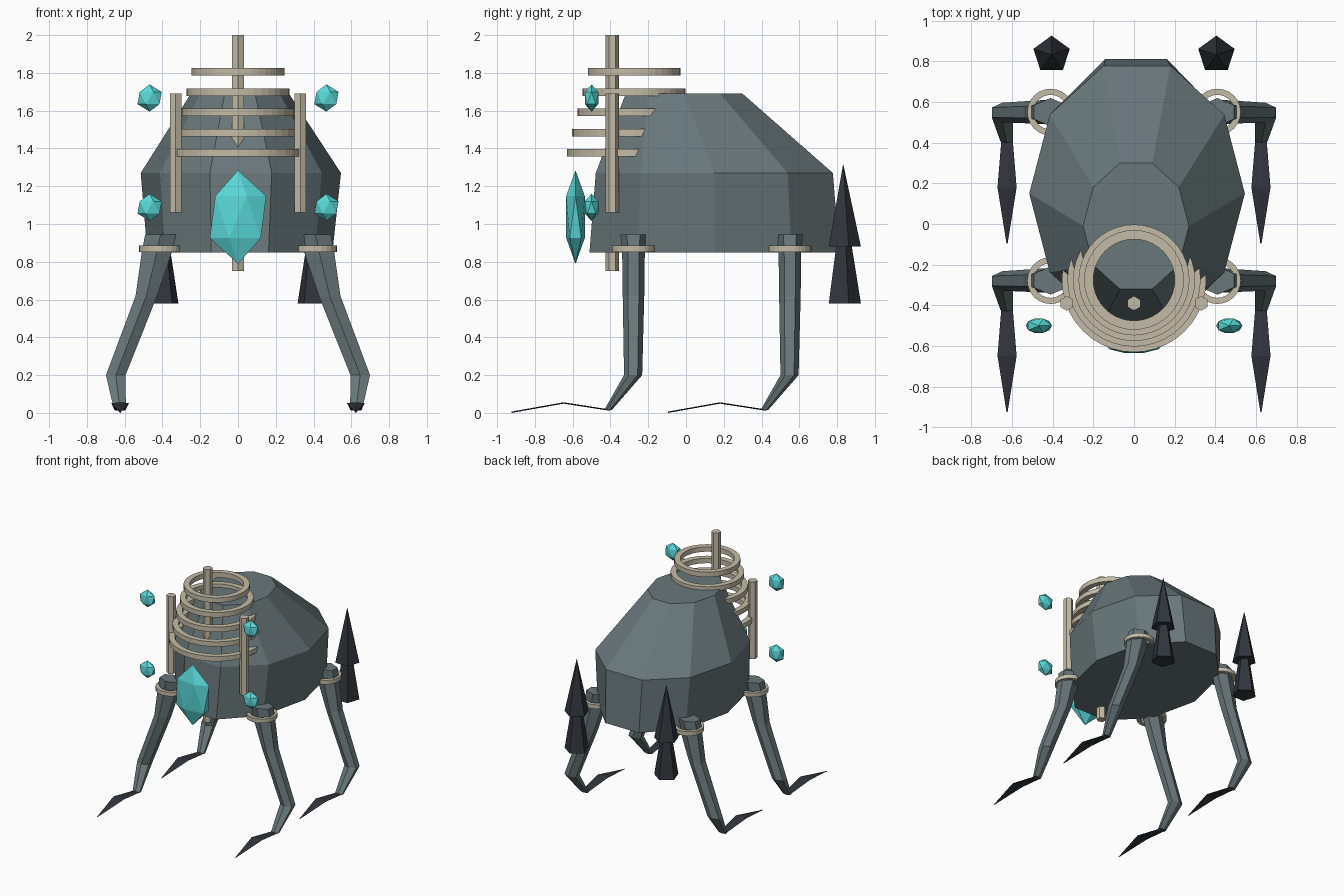
import bpy, bmesh, math
from mathutils import Matrix, Vector

if "Cube" in bpy.data.objects:
    bpy.data.objects.remove(bpy.data.objects["Cube"], do_unlink=True)


def material(name, rgb):
    m = bpy.data.materials.new(name)
    m.use_nodes = True
    m.diffuse_color = (*rgb, 1)
    m.node_tree.nodes["Principled BSDF"].inputs["Base Color"].default_value = (*rgb, 1)
    return m


SLATE = material("slate grey", (0.14, 0.185, 0.195))
BONE = material("pale bone", (0.55, 0.50, 0.385))
CYAN = material("cyan crystal", (0.10, 0.68, 0.68))
DARK = material("charcoal", (0.03, 0.036, 0.046))


def finish(name, bm, mat):
    bmesh.ops.recalc_face_normals(bm, faces=bm.faces)
    mesh = bpy.data.meshes.new(name)
    bm.to_mesh(mesh)
    bm.free()
    mesh.materials.append(mat)
    obj = bpy.data.objects.new(name, mesh)
    bpy.context.collection.objects.link(obj)
    return obj


def ellipse(x, y, z, rx, ry, sides, turn=0.0):
    angles = [turn + math.tau * i / sides for i in range(sides)]
    return [Vector((x + rx * math.cos(a), y + ry * math.sin(a), z)) for a in angles]


def loft(name, sections, mat, caps=True, closed=False):
    """Skin a row of equal-sized loops, with caps or joined end to end."""
    bm = bmesh.new()
    rows = [[bm.verts.new(p) for p in s] for s in sections]
    pairs = list(zip(rows, rows[1:]))
    if closed:
        pairs.append((rows[-1], rows[0]))
    for a, b in pairs:
        for i in range(len(a)):
            j = (i + 1) % len(a)
            bm.faces.new((a[i], a[j], b[j], b[i]))
    if caps and not closed:
        bm.faces.new(rows[0])
        bm.faces.new(rows[-1])
    return finish(name, bm, mat)


def band(name, x, y, z, r_out, r_in, height, mat, sides=40):
    """Flat ring with a rectangular section."""
    h = height / 2
    profile = ((r_out, -h), (r_out, h), (r_in, h), (r_in, -h))
    return loft(name, [ellipse(x, y, z + dz, r, r, sides) for r, dz in profile],
                mat, closed=True)


def post(name, x, y, z0, z1):
    return loft(name, [ellipse(x, y, z, 0.036, 0.036, 6, math.pi / 2) for z in (z0, z1)], BONE)


def crystal(name, centre, size):
    bm = bmesh.new()
    bmesh.ops.create_icosphere(bm, subdivisions=1, radius=1,
                               matrix=Matrix.Translation(centre) @ Matrix.Diagonal((*size, 1)))
    return finish(name, bm, CYAN)


# Faceted shell: three ten-sided rings
loft("body", [ellipse(0.01, 0.15, 0.85, 0.49, 0.695, 10),
              ellipse(0.015, 0.15, 1.27, 0.53, 0.66, 10),
              ellipse(0.01, -0.01, 1.69, 0.26, 0.325, 10)], SLATE)

# Stack of rings, growing downward into the shell
for i in range(5):
    r = 0.245 + 0.0275 * i
    band(f"coil_ring_{i + 1}", 0, -0.275, 1.805 - 0.107 * i, r, r - 0.045, 0.04, BONE)

# Upright posts
post("centre_post", 0, -0.39, 0.75, 2.0)
for side, s in (("left", 1), ("right", -1)):
    post(f"{side}_post", s * 0.33, -0.39, 1.06, 1.69)

# Crystals
crystal("front_crystal", (0, -0.585, 1.037), (0.167, 0.058, 0.248))
for side, s in (("left", 1), ("right", -1)):
    for level, z in (("upper", 1.667), ("lower", 1.088)):
        crystal(f"{side}_{level}_crystal", (s * 0.468, -0.5, z), (0.072, 0.042, 0.072))

# Legs: x, y offset, z, half width, half depth
LEG = ((0.41, 0, 0.945, 0.094, 0.069),
       (0.43, 0, 0.85, 0.092, 0.06),
       (0.485, 0, 0.62, 0.066, 0.057),
       (0.647, -0.002, 0.20, 0.060, 0.048),
       (0.625, -0.135, 0.015, 0.036, 0.02))
# Claws: y offset, z, half width
CLAW = ((-0.125, 0.014, 0.027), (-0.37, 0.052, 0.047), (-0.645, 0.003, 0.003))

for side, s in (("left", 1), ("right", -1)):
    for end, y in (("front", -0.278), ("rear", 0.55)):
        loft(f"{end}_{side}_leg",
             [ellipse(s * x, y + dy, z, rx, ry, 6, math.pi / 2) for x, dy, z, rx, ry in LEG],
             SLATE)
        band(f"{end}_{side}_cuff", s * 0.41, y, 0.868, 0.115, 0.085, 0.034, BONE, 24)
        blade = []
        for dy, z, w in CLAW:
            blade.append([Vector((s * 0.624 + dx, y + dy, z + dz)) for dx, dz in
                          ((-w, 0), (0, 0.004), (w, 0), (0, -0.003))])
        loft(f"{end}_{side}_claw", blade, DARK)

    # Rear spikes: tapered base with a cone above
    for part, z0, z1, tip in (("base", 0.58, 0.88, 0.046), ("tip", 0.88, 1.315, 0.001)):
        loft(f"{side}_spike_{part}",
             [ellipse(s * 0.405, 0.832, z, r, r, 5, math.pi / 2)
              for z, r in ((z0, 0.094), (z1, tip))], DARK)
